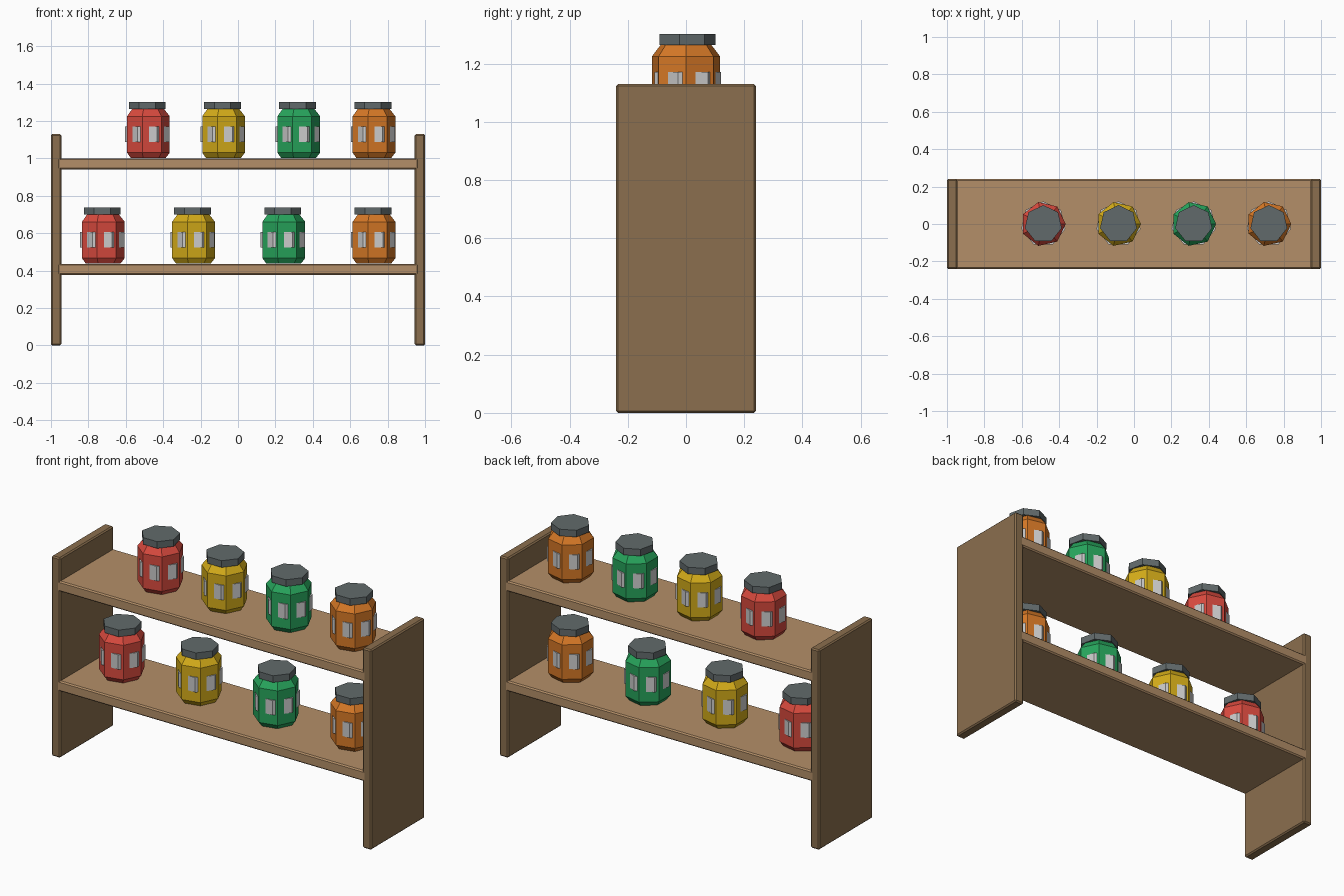
import bpy, bmesh
from math import cos, sin, pi

if "Cube" in bpy.data.objects:
    bpy.data.objects.remove(bpy.data.objects["Cube"])

SIDES = 7


def material(name, rgb):
    # sRGB 0-255 to linear
    m = bpy.data.materials.new(name)
    m.diffuse_color = [(c / 255 / 12.92) if c < 11 else ((c / 255 + 0.055) / 1.055) ** 2.4
                       for c in rgb] + [1]
    m.use_nodes = True
    m.node_tree.nodes["Principled BSDF"].inputs["Base Color"].default_value = m.diffuse_color
    return m


def add_object(name, bm, mat):
    bmesh.ops.recalc_face_normals(bm, faces=bm.faces)
    mesh = bpy.data.meshes.new(name)
    bm.to_mesh(mesh)
    bm.free()
    mesh.materials.append(mat)
    ob = bpy.data.objects.new(name, mesh)
    bpy.context.collection.objects.link(ob)
    return ob


def board(name, center, size, mat):
    bm = bmesh.new()
    bmesh.ops.create_cube(bm, size=1)
    for v in bm.verts:
        v.co = [v.co[i] * size[i] + center[i] for i in range(3)]
    bevel = add_object(name, bm, mat).modifiers.new("edge", 'BEVEL')
    bevel.width, bevel.segments = 0.007, 1


def lathe(name, x, z, profile, start, mat):
    # closed seven-sided solid from (radius, height) pairs
    bm = bmesh.new()
    rings = [[bm.verts.new((x + r * cos(start + 2 * pi * i / SIDES),
                            r * sin(start + 2 * pi * i / SIDES), z + h))
              for i in range(SIDES)] for r, h in profile]
    for a, b in zip(rings, rings[1:]):
        for i in range(SIDES):
            j = (i + 1) % SIDES
            bm.faces.new((a[i], a[j], b[j], b[i]))
    bm.faces.new(rings[0])
    bm.faces.new(rings[-1])
    add_object(name, bm, mat)


side_wood = material("side_wood", (139, 111, 78))
shelf_wood = material("shelf_wood", (180, 143, 104))
lid_grey = material("lid_grey", (97, 106, 107))
label_white = material("label_white", (225, 225, 225))
colours = {
    "red": material("red", (217, 74, 62)),
    "yellow": material("yellow", (212, 172, 25)),
    "green": material("green", (39, 165, 92)),
    "orange": material("orange", (214, 120, 38)),
}

# Side panels
for name, s in (("left_side", -1), ("right_side", 1)):
    board(name, (s * 0.9725, 0, 0.565), (0.055, 0.48, 1.13), side_wood)

# Shelves, each with a row of four jars
for row, top, first, step in (("lower", 0.436, -0.726, 0.4825),
                              ("upper", 1.0, -0.485, 0.402)):
    board(row + "_shelf", (0, 0, top - 0.0295), (1.93, 0.481, 0.059), shelf_wood)
    for i, (colour, mat) in enumerate(colours.items()):
        x = first + i * step
        jar = f"{row}_{colour}_jar"
        # Jar body with chamfered base and sloping shoulder
        lathe(jar + "_body", x, top,
              [(0.098, 0.002), (0.12, 0.03), (0.12, 0.225), (0.088, 0.266)], 0, mat)
        # Label band, turned so it only shows through the flats
        lathe(jar + "_label", x, top, [(0.121, 0.088), (0.121, 0.171)], pi / 2, label_white)
        # Lid
        lathe(jar + "_lid", x, top, [(0.101, 0.264), (0.101, 0.302)], pi / 2, lid_grey)
